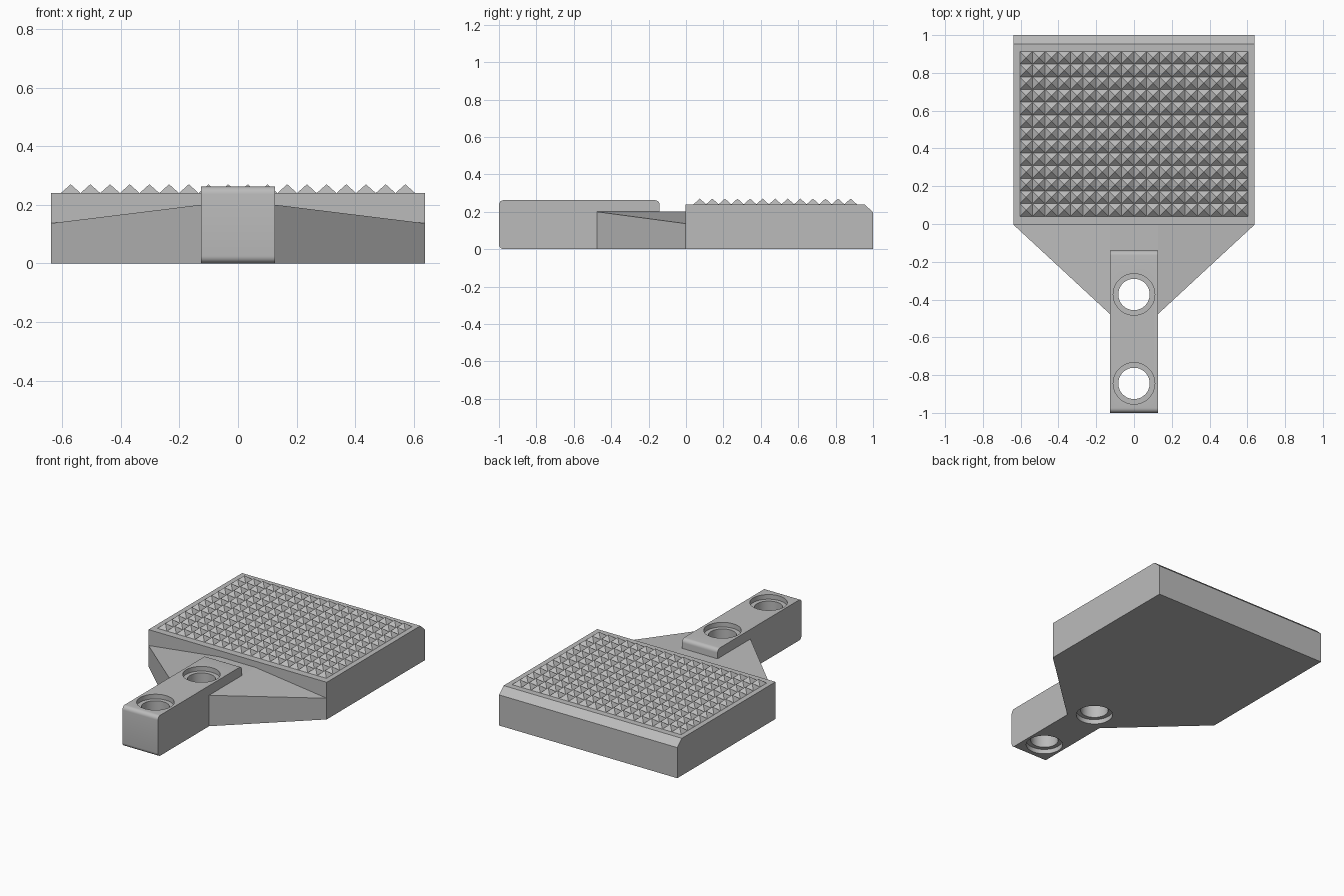
import bpy
import bmesh
import math
from mathutils import Matrix, Vector

if "Cube" in bpy.data.objects:
    bpy.data.objects.remove(bpy.data.objects["Cube"], do_unlink=True)

grey = bpy.data.materials.new("plain grey")
grey.use_nodes = True
grey.diffuse_color = (0.5, 0.5, 0.5, 1)
grey.node_tree.nodes["Principled BSDF"].inputs["Base Color"].default_value = (0.5, 0.5, 0.5, 1)

PLATE_X, PLATE_FRONT, PLATE_TOP = 0.638, -0.004, 0.24
HANDLE_X, HANDLE_BACK, HANDLE_TOP = 0.127, -0.141, 0.262


def finish(name, bm):
    bmesh.ops.recalc_face_normals(bm, faces=bm.faces)
    mesh = bpy.data.meshes.new(name)
    bm.to_mesh(mesh)
    bm.free()
    mesh.materials.append(grey)
    obj = bpy.data.objects.new(name, mesh)
    bpy.context.collection.objects.link(obj)
    return obj


def extrude_profile(bm, points, direction):
    """Closed prism from a planar outline."""
    face = bm.faces.new([bm.verts.new(p) for p in points])
    new = bmesh.ops.extrude_face_region(bm, geom=[face])["geom"]
    bmesh.ops.translate(bm, vec=direction, verts=[v for v in new if isinstance(v, bmesh.types.BMVert)])


def subtract(obj, cutter):
    mod = obj.modifiers.new("cut", 'BOOLEAN')
    mod.operation = 'DIFFERENCE'
    mod.solver = 'EXACT'
    mod.object = cutter


def smooth(obj):
    bpy.ops.object.select_all(action='DESELECT')
    obj.select_set(True)
    bpy.context.view_layer.objects.active = obj
    bpy.ops.object.shade_smooth_by_angle(angle=math.radians(30))


# Plate with a chamfered rear top edge
bm = bmesh.new()
side = [(PLATE_FRONT, 0), (1, 0), (1, 0.198), (0.953, PLATE_TOP), (PLATE_FRONT, PLATE_TOP)]
extrude_profile(bm, [(-PLATE_X, y, z) for y, z in side], (2 * PLATE_X, 0, 0))
finish("plate", bm)

# Grip surface: a grid of small pyramids
COLS, ROWS, PITCH = 18, 13, 0.0672
bm = bmesh.new()
for col in range(COLS):
    for row in range(ROWS):
        cx = (col - (COLS - 1) / 2) * PITCH
        cy = 0.477 + (row - (ROWS - 1) / 2) * PITCH
        h = PITCH / 2
        base = [bm.verts.new((cx + sx * h, cy + sy * h, PLATE_TOP))
                for sx, sy in ((-1, -1), (1, -1), (1, 1), (-1, 1))]
        tip = bm.verts.new((cx, cy, PLATE_TOP + 0.03))
        for i in range(4):
            bm.faces.new((base[i], base[(i + 1) % 4], tip))
finish("grip_pyramids", bm)

# Handle bar with rounded front edges and rounded rear top edge
bm = bmesh.new()
bar = [(-1, 0), (HANDLE_BACK, 0), (HANDLE_BACK, HANDLE_TOP), (-1, HANDLE_TOP)]
extrude_profile(bm, [(-HANDLE_X, y, z) for y, z in bar], (2 * HANDLE_X, 0, 0))


def is_rounded(edge):
    a, b = (v.co for v in edge.verts)
    mid = (a + b) / 2
    return abs(a.x - b.x) > 0.1 and (mid.y < -0.9 or mid.z > 0.1)


bmesh.ops.bevel(bm, geom=[e for e in bm.edges if is_rounded(e)], offset=0.025,
                segments=6, profile=0.5, affect='EDGES')
handle = finish("handle", bm)

# Gusset: flat in the middle, sloping down towards the plate corners
bm = bmesh.new()
tip_y, ridge, low = -0.477, 0.2, 0.137
plan = [(-HANDLE_X, tip_y, ridge), (HANDLE_X, tip_y, ridge), (PLATE_X, PLATE_FRONT, low),
        (HANDLE_X, PLATE_FRONT, ridge), (-HANDLE_X, PLATE_FRONT, ridge), (-PLATE_X, PLATE_FRONT, low)]
top = [bm.verts.new(p) for p in plan]
bottom = [bm.verts.new((x, y, 0)) for x, y, z in plan]
for ids in ((0, 1, 3, 4), (1, 2, 3), (0, 4, 5)):
    bm.faces.new([top[i] for i in ids])
bm.faces.new(bottom)
for i in range(6):
    j = (i + 1) % 6
    bm.faces.new((top[i], top[j], bottom[j], bottom[i]))
gusset = finish("gusset", bm)

# Slot in the gusset where the handle passes through
bm = bmesh.new()
slot = [(-1, -0.1), (HANDLE_BACK, -0.1), (HANDLE_BACK, 0.4), (-1, 0.4)]
extrude_profile(bm, [(-HANDLE_X, y, z) for y, z in slot], (2 * HANDLE_X, 0, 0))
slot_cutter = finish("slot_cutter", bm)
subtract(gusset, slot_cutter)

# Two screw holes, counterbored from above and below
cutters = [slot_cutter]
for label, y in (("front", -0.844), ("rear", -0.373)):
    bm = bmesh.new()
    outline = [(0, -0.1), (0.11, -0.1), (0.11, 0.03), (0.083, 0.03),
               (0.083, HANDLE_TOP - 0.03), (0.11, HANDLE_TOP - 0.03), (0.11, 0.4), (0, 0.4)]
    verts = [bm.verts.new((r, 0, z)) for r, z in outline]
    edges = [bm.edges.new(pair) for pair in zip(verts, verts[1:])]
    bmesh.ops.spin(bm, geom=verts + edges, cent=(0, 0, 0), axis=(0, 0, 1),
                   angle=math.tau, steps=48, use_merge=False)
    bmesh.ops.remove_doubles(bm, verts=bm.verts, dist=1e-5)
    bmesh.ops.transform(bm, matrix=Matrix.Translation(Vector((0, y, 0))), verts=bm.verts)
    cutter = finish(label + "_hole_cutter", bm)
    subtract(handle, cutter)
    cutters.append(cutter)

# Apply the cuts, then drop the cutters
for obj in (gusset, handle):
    bpy.context.view_layer.objects.active = obj
    bpy.ops.object.modifier_apply(modifier=obj.modifiers[0].name)
    while obj.modifiers:
        bpy.ops.object.modifier_apply(modifier=obj.modifiers[0].name)
for cutter in cutters:
    bpy.data.objects.remove(cutter, do_unlink=True)
smooth(handle)
